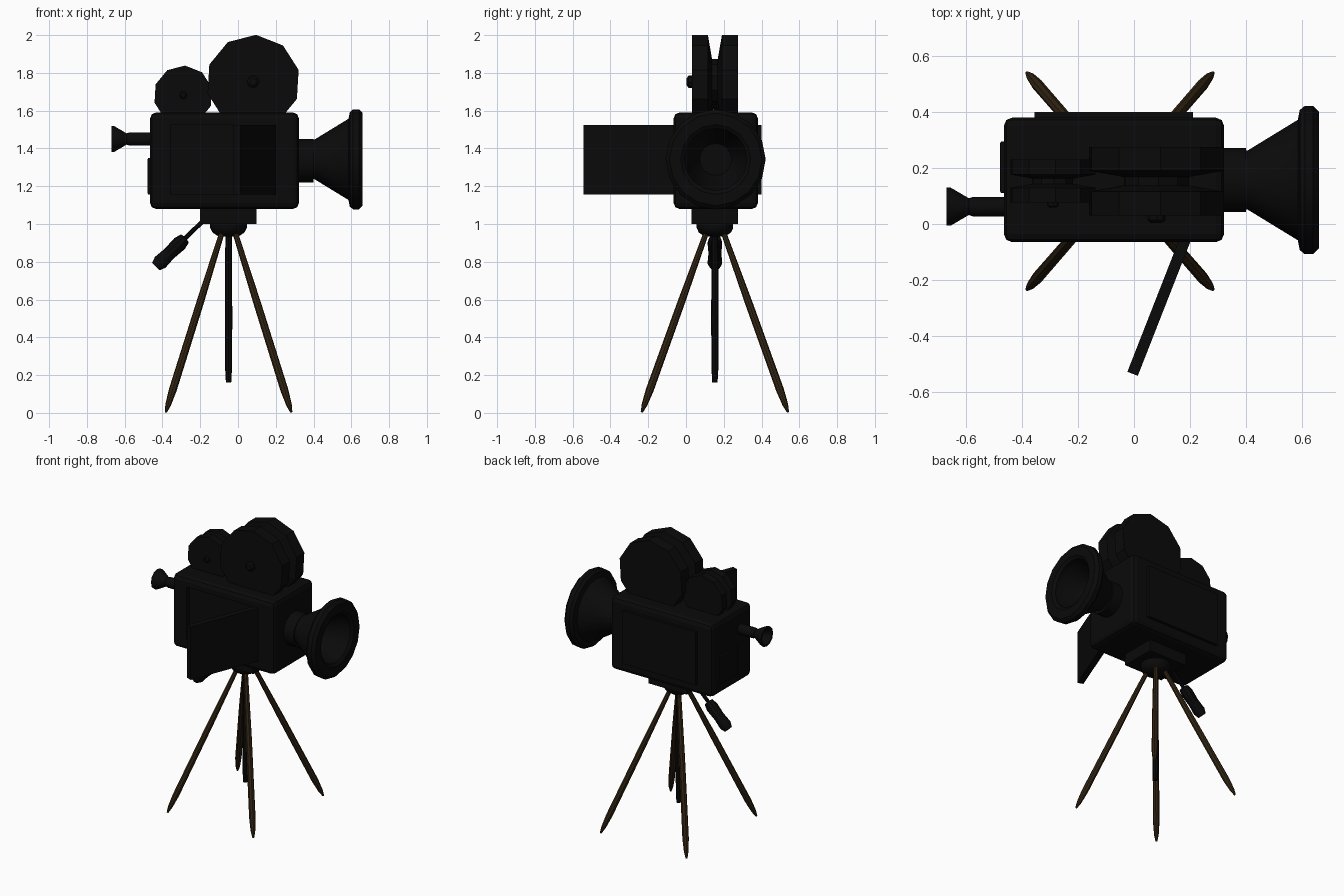
import bpy, bmesh
from math import pi, cos, sin, atan2, hypot
from mathutils import Vector

if "Cube" in bpy.data.objects:
    bpy.data.objects.remove(bpy.data.objects["Cube"])


def material(name, rgb):
    m = bpy.data.materials.new(name)
    m.diffuse_color = (*rgb, 1)
    m.use_nodes = True
    m.node_tree.nodes["Principled BSDF"].inputs["Base Color"].default_value = m.diffuse_color
    return m


BLACK = material("black_metal", (0.003, 0.003, 0.003))
WOOD = material("dark_wood", (0.03, 0.017, 0.006))
CY = 0.153   # centre plane of the camera in y


def finish(name, bm, mat, smooth=False):
    bmesh.ops.recalc_face_normals(bm, faces=bm.faces)
    me = bpy.data.meshes.new(name)
    bm.to_mesh(me)
    bm.free()
    ob = bpy.data.objects.new(name, me)
    bpy.context.collection.objects.link(ob)
    me.materials.append(mat)
    if smooth:
        bpy.ops.object.select_all(action='DESELECT')
        ob.select_set(True)
        bpy.context.view_layer.objects.active = ob
        bpy.ops.object.shade_smooth_by_angle(angle=0.6)
    return ob


def box(name, lo, hi, bevel=0.0, mat=BLACK):
    bm = bmesh.new()
    bmesh.ops.create_cube(bm, size=1)
    for v in bm.verts:
        v.co = [(a + b) / 2 + c * (b - a) for a, b, c in zip(lo, hi, v.co)]
    if bevel:
        bmesh.ops.bevel(bm, geom=bm.edges[:], offset=bevel, segments=2,
                        profile=0.5, affect='EDGES')
    return finish(name, bm, mat)


def lathe(name, profile, origin, axis, n=16, mat=BLACK, turn=0.0, smooth=False):
    """Revolve (radius, height) points about an axis; the ends are capped."""
    w = Vector(axis).normalized()
    u = Vector((0, 0, 1)) if abs(w.z) < 0.9 else Vector((1, 0, 0))
    u = (u - w * u.dot(w)).normalized()
    v = w.cross(u)
    o = Vector(origin)
    bm = bmesh.new()
    rings = []
    for r, h in profile:
        rings.append([bm.verts.new(o + w * h + (u * cos(a) + v * sin(a)) * r)
                      for a in (turn + 2 * pi * i / n for i in range(n))])
    for a, b in zip(rings, rings[1:]):
        for i in range(n):
            j = (i + 1) % n
            bm.faces.new((a[i], a[j], b[j], b[i]))
    bm.faces.new(rings[0])
    bm.faces.new(rings[-1])
    return finish(name, bm, mat, smooth)


# camera body with a recess behind the open door
body = box("camera_body", (-0.465, -0.065, 1.08), (0.322, 0.38, 1.59), 0.03)
cutter = box("recess_cutter", (-0.355, -0.2, 1.155), (0.2, -0.03, 1.525))
cutter.hide_render = True
cutter.hide_viewport = True
cut = body.modifiers.new("door_recess", 'BOOLEAN')
cut.operation = 'DIFFERENCE'
cut.object = cutter
box("side_panel", (-0.355, 0.36, 1.155), (0.21, 0.4, 1.525))
box("back_panel", (-0.478, 0.11, 1.155), (-0.44, 0.295, 1.35), 0.006)

# open door, hinged near the lens end
hinge, tip = Vector((0.185, -0.05, 0)), Vector((-0.005, -0.535, 0))
d = tip - hinge
door = box("open_door", (0, -0.02, 1.155), (hypot(d.x, d.y), 0.02, 1.525))
door.location = hinge
door.rotation_euler.z = atan2(d.y, d.x)

# lens: barrel and hollow flared hood
lathe("lens_barrel", [(0.115, 0.3), (0.115, 0.4)], (0, CY + 0.004, 1.335), (1, 0, 0), smooth=True)
lathe("lens_hood",
      [(0.105, 0.38), (0.105, 0.405), (0.215, 0.585), (0.25, 0.592), (0.265, 0.61),
       (0.265, 0.64), (0.245, 0.66), (0.185, 0.66), (0.165, 0.645), (0.165, 0.6), (0.085, 0.45)],
      (0, CY + 0.004, 1.342), (1, 0, 0), smooth=True)

# eyepiece with flared cup
lathe("eyepiece",
      [(0.035, -0.44), (0.035, -0.575), (0.03, -0.59), (0.068, -0.655), (0.068, -0.67),
       (0.055, -0.67), (0.025, -0.61)],
      (0, 0.062, 1.45), (1, 0, 0), n=12, smooth=True)

# film reels: two discs narrowing to a hub, with a knob on the front
for name, x, z, s in (("large_reel", 0.08, 1.753, 0.249), ("small_reel", -0.29, 1.682, 0.157)):
    half = [(1.0, 0.49), (1.0, 0.15), (0.48, 0.06)]
    prof = [(r * s, -h * s) for r, h in half] + [(r * s, h * s) for r, h in reversed(half)]
    lathe(name, prof, (x, CY, z), (0, 1, 0), n=10, turn=0.06)
    k = s * 0.13
    lathe(name + "_knob", [(k, -0.47 * s), (k, -0.56 * s), (k * 0.6, -0.6 * s)],
          (x, CY, z), (0, 1, 0), n=8)

# tripod head
box("mount_plate", (-0.2, 0.03, 1.0), (0.098, 0.275, 1.09))
lathe("tripod_head", [(0.055, 0.935), (0.085, 0.955), (0.097, 0.98), (0.097, 1.01)],
      (-0.05, CY, 0), (0, 0, 1), smooth=True)

# pan handle
a, b = Vector((-0.15, CY, 1.05)), Vector((-0.435, CY, 0.775))
L = (b - a).length
lathe("pan_handle", [(0.012, 0), (0.012, L * 0.45), (0.03, L * 0.46), (0.04, L * 0.56),
                     (0.035, L * 0.75), (0.04, L * 0.92), (0.028, L)],
      a, b - a, n=10, smooth=True)

# tripod legs and centre column
for i, (sx, sy) in enumerate(((-1, -1), (1, -1), (1, 1), (-1, 1))):
    top = Vector((-0.05 + 0.03 * sx, CY + 0.04 * sy, 0.97))
    foot = Vector((-0.05 + 0.332 * sx, CY + 0.387 * sy, 0.004))
    L = (foot - top).length
    lathe("tripod_leg_%d" % (i + 1),
          [(0.014, 0), (0.02, L * 0.4), (0.021, L * 0.88), (0.015, L * 0.96), (0.006, L)],
          top, foot - top, n=8, mat=WOOD, smooth=True)
lathe("centre_column", [(0.014, 0.16), (0.018, 0.23), (0.02, 0.5), (0.017, 0.95)],
      (-0.05, CY, 0), (0, 0, 1), n=8, smooth=True)
